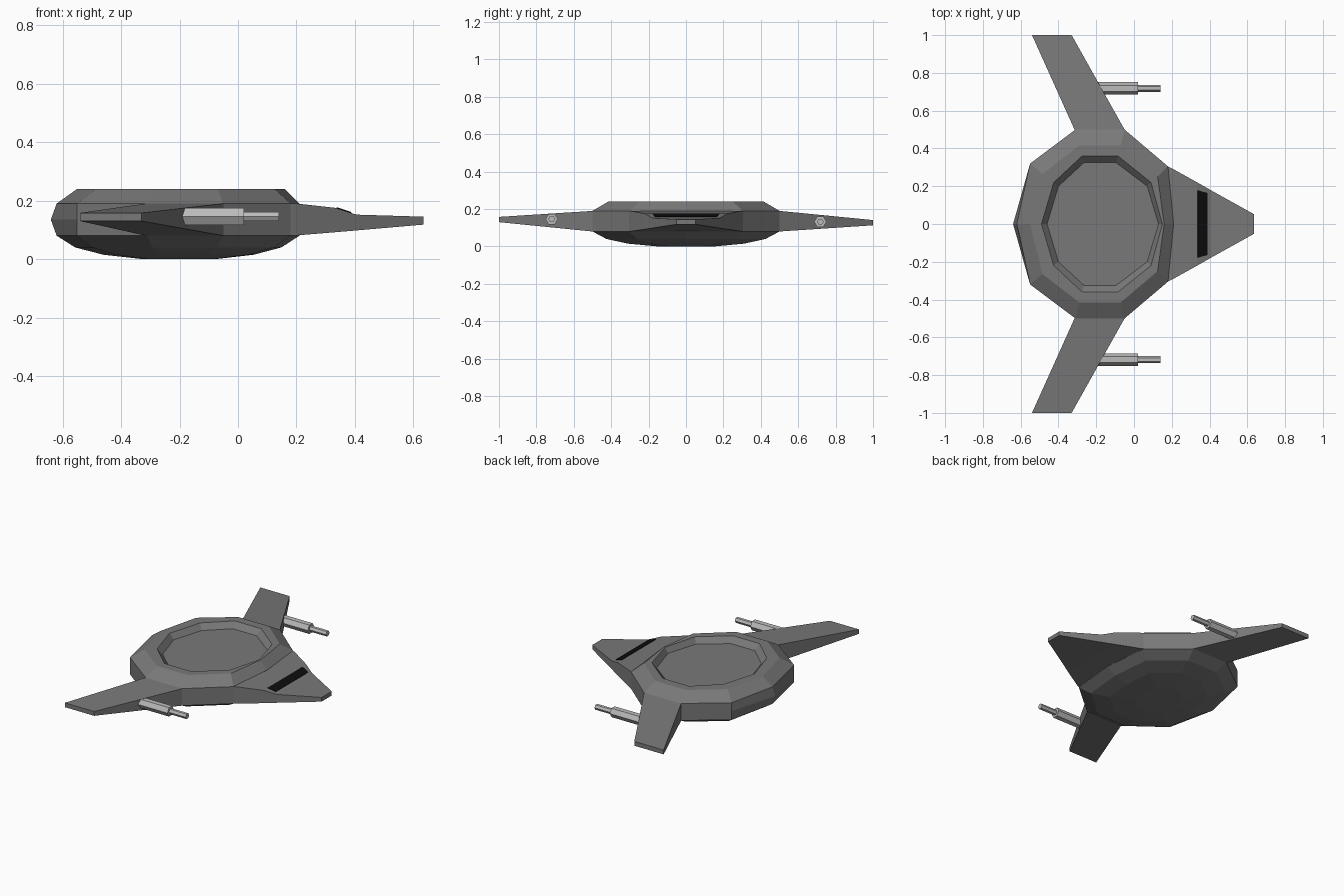
import bpy, bmesh, math
from mathutils import Vector

if "Cube" in bpy.data.objects:
    bpy.data.objects.remove(bpy.data.objects["Cube"])


def mat(name, v):
    m = bpy.data.materials.new(name)
    m.diffuse_color = (*v, 1)
    m.use_nodes = True
    m.node_tree.nodes["Principled BSDF"].inputs["Base Color"].default_value = m.diffuse_color
    return m


HULL = mat("hull_grey", (0.19, 0.19, 0.19))
GUN = mat("light_metal", (0.50, 0.50, 0.50))
BLACK = mat("black_glass", (0.004, 0.004, 0.004))


def loft(name, rings, material):
    """Skin equal-length rings of points and cap both ends."""
    bm = bmesh.new()
    rows = [[bm.verts.new(p) for p in r] for r in rings]
    n = len(rows[0])
    for a, b in zip(rows, rows[1:]):
        for i in range(n):
            j = (i + 1) % n
            bm.faces.new((a[i], a[j], b[j], b[i]))
    bm.faces.new(rows[0][::-1])
    bm.faces.new(rows[-1])
    bmesh.ops.recalc_face_normals(bm, faces=bm.faces)
    me = bpy.data.meshes.new(name)
    bm.to_mesh(me)
    bm.free()
    me.materials.append(material)
    ob = bpy.data.objects.new(name, me)
    bpy.context.collection.objects.link(ob)
    return ob


def ten(half, z, s=1.0, cx=-0.2):
    """Ten-sided outline mirrored over y, scaled about the disc centre."""
    full = half + [(x, -y) for x, y in half[-2:0:-1]]
    return [(cx + (x - cx) * s, y * s, z) for x, y in full]


# disc hull with sunken top plate
side = [(-0.62, 0), (-0.55, 0.32), (-0.31, 0.5), (-0.05, 0.5), (0.18, 0.305), (0.21, 0)]
belt = [(-0.64, 0)] + side[1:]
rim = [(-0.49, 0), (-0.425, 0.22), (-0.275, 0.36), (-0.085, 0.36), (0.09, 0.22), (0.15, 0)]
floor = [(-0.46, 0), (-0.40, 0.2), (-0.265, 0.325), (-0.095, 0.325), (0.07, 0.2), (0.13, 0)]
top_edge = [(-0.55, 0), (-0.485, 0.265), (-0.29, 0.415), (-0.07, 0.415),
            (0.125, 0.25), (0.16, 0)]
loft("disc_hull", [
    ten(side, 0.0, 0.3), ten(side, 0.015, 0.62), ten(side, 0.04, 0.85),
    ten(side, 0.08), ten(belt, 0.135), ten(side, 0.19),
    ten(top_edge, 0.24), ten(rim, 0.24), ten(floor, 0.205)], HULL)

# nose wedge: (x, half width, bottom z, top z)
nose = [(0.15, 0.32, 0.08, 0.19), (0.20, 0.295, 0.081, 0.19), (0.335, 0.22, 0.092, 0.175),
        (0.405, 0.18, 0.098, 0.152), (0.635, 0.052, 0.118, 0.145)]
loft("nose", [[(x, -w, b), (x, w, b), (x, w, t), (x, -w, t)] for x, w, b, t in nose], HULL)

# cockpit window plate lying on the nose slope
d = Vector((0.023, 0, 0.07)).normalized() * 0.003
win = [Vector(p) for p in ((0.337, -0.165, 0.1743), (0.387, -0.165, 0.158),
                           (0.387, 0.165, 0.158), (0.337, 0.165, 0.1743))]
win[0].y, win[3].y = -0.178, 0.178
loft("cockpit_window", [[p - d for p in win], [p + d for p in win]], BLACK)

# wings and guns, the two sides differ slightly in height
for s, label, tz, gz in ((-1, "right", 0.144, 0.146), (1, "left", 0.127, 0.132)):
    sections = [(0.44, -0.29, -0.045, 0.08, 0.19), (0.5, -0.315, -0.05, 0.08, 0.19),
                (1.0, -0.54, -0.33, tz - 0.014, tz + 0.014)]
    loft(label + "_wing", [[(a, s * y, b), (c, s * y, b), (c, s * y, t), (a, s * y, t)]
                           for y, a, c, b, t in sections], HULL)
    for part, x0, x1, r in (("gun_body", -0.22, 0.02, 0.033), ("gun_barrel", 0.01, 0.14, 0.018)):
        loft(label + "_" + part,
             [[(x, s * 0.718 + r * math.cos(k * math.pi / 3), gz + r * math.sin(k * math.pi / 3))
               for k in range(6)] for x in (x0, x1)], GUN)
